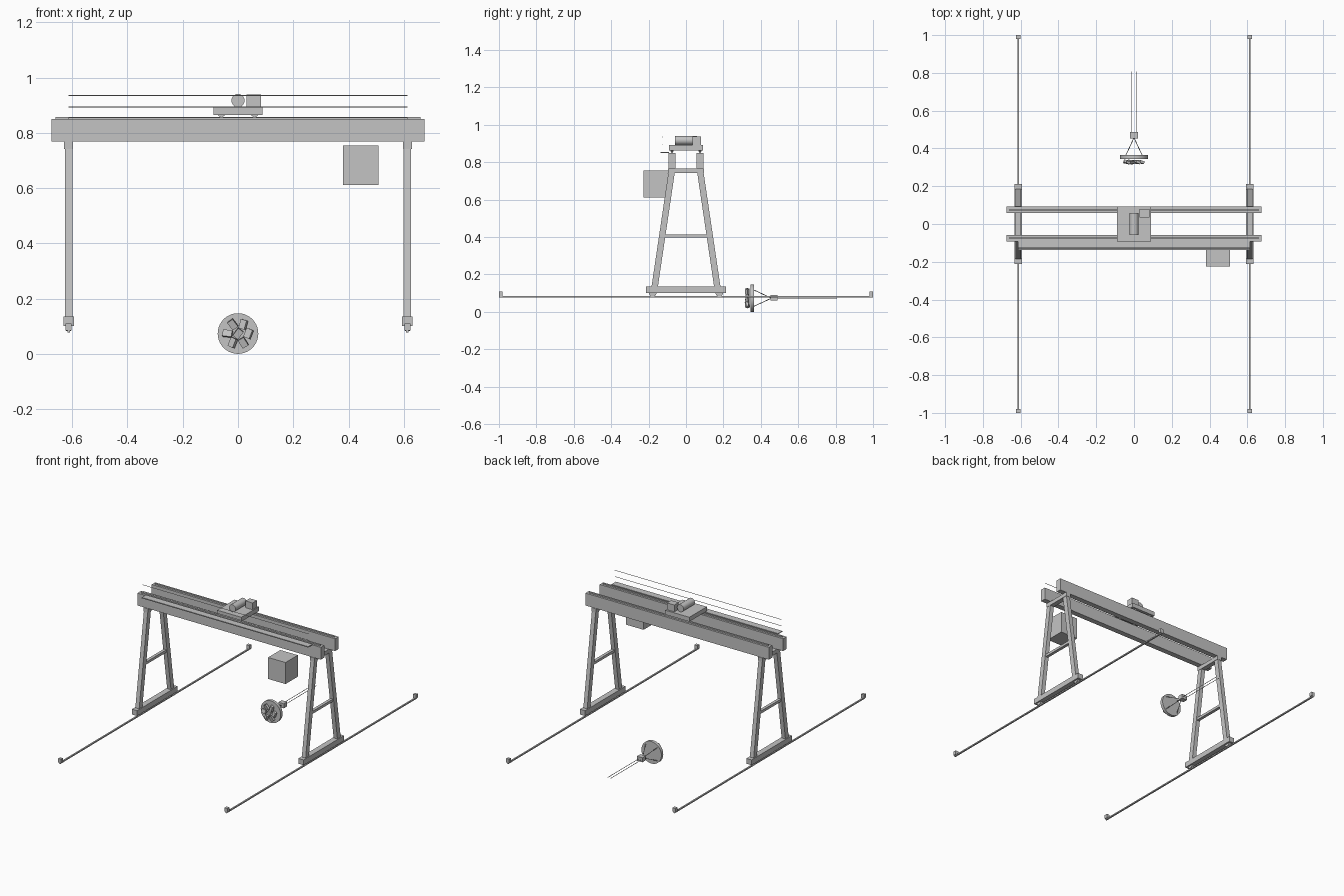
import bpy, math, random
from mathutils import Vector

cube = bpy.data.objects.get("Cube")
if cube:
    bpy.data.objects.remove(cube, do_unlink=True)

steel = bpy.data.materials.new("steel_grey")
steel.use_nodes = True
GREY = (0.55, 0.55, 0.55, 1)
steel.diffuse_color = GREY
steel.node_tree.nodes["Principled BSDF"].inputs["Base Color"].default_value = GREY


def finish(name):
    ob = bpy.context.object
    ob.name = name
    ob.data.materials.append(steel)
    return ob


def box(name, x, y, z, rot=(0, 0, 0)):
    """Box from (low, high) ranges on each axis."""
    ranges = (x, y, z)
    bpy.ops.mesh.primitive_cube_add(size=1, location=[(a + b) / 2 for a, b in ranges], rotation=rot)
    ob = finish(name)
    ob.scale = [b - a for a, b in ranges]
    return ob


def rod(name, start, end, radius, sides=8):
    """Cylinder between two points."""
    a, b = Vector(start), Vector(end)
    bpy.ops.mesh.primitive_cylinder_add(vertices=sides, radius=radius, depth=(b - a).length,
                                        location=(a + b) / 2)
    ob = finish(name)
    ob.rotation_euler = (b - a).to_track_quat('Z', 'Y').to_euler()
    if sides > 8:
        bpy.ops.object.shade_smooth_by_angle()
    return ob


def around(c, half):
    return (c - half, c + half)


def leg(name, x, side):
    """Slanted square leg with level ends."""
    ob = box(name, around(x, 0.014), around(0, 0.017), (0.13, 0.745))
    for v in ob.data.vertices:
        centre = 0.168 if v.co.z < 0 else 0.077
        v.co.y += side * centre / ob.scale.y
    return ob


TRACK = 0.613
GIRDER = 0.075

# End frames and ground rails
for x, tag in ((TRACK, "left"), (-TRACK, "right")):
    box(f"ground_rail_{tag}", around(x, 0.005), (-1, 1), (0.077, 0.085))
    box(f"sill_beam_{tag}", around(x, 0.019), around(0, 0.213), (0.1, 0.135))
    box(f"top_tie_{tag}", around(x, 0.016), around(0, 0.096), (0.742, 0.768))
    box(f"middle_brace_{tag}", around(x, 0.01), around(0, 0.115), (0.398, 0.415))
    for side, end in ((-1, "front"), (1, "back")):
        leg(f"leg_{tag}_{end}", x, side)
        box(f"end_stop_{tag}_{end}", around(x, 0.011), around(side * 0.99, 0.01), (0.084, 0.11))
        rod(f"wheel_{tag}_{end}", (x - 0.009, side * 0.178, 0.103),
            (x + 0.009, side * 0.178, 0.103), 0.02, 20)

# Twin girders with trolley rails
for side, end in ((-1, "front"), (1, "back")):
    y = side * GIRDER
    box(f"girder_{end}", around(0, 0.675), around(y, 0.018), (0.768, 0.85))
    box(f"trolley_rail_{end}", around(0, 0.66), around(y, 0.005), (0.85, 0.858))

# Walkway and handrails
box("walkway", around(0, TRACK), (-0.137, -0.092), (0.849, 0.855))
for z in (0.893, 0.935):
    rod("handrail", (-TRACK, -0.127, z), (TRACK, -0.127, z), 0.0015)

# Trolley with drum and motor
box("trolley_frame", around(0, 0.089), around(0, 0.092), (0.864, 0.893))
for x in (-0.06, 0.06):
    for y in (-GIRDER, GIRDER):
        rod("trolley_wheel", (x, y - 0.008, 0.871), (x, y + 0.008, 0.871), 0.014, 16)
rod("hoist_drum", (0, -0.059, 0.917), (0, 0.059, 0.917), 0.024, 32)
box("hoist_motor", (0.03, 0.083), (0.035, 0.08), (0.893, 0.938))

# Operator cabin
box("cabin", (0.38, 0.508), (-0.226, -0.097), (0.612, 0.755))

# Lifting magnet, lying on its side
MZ = 0.0735
rod("magnet_disc", (0, 0.344, MZ), (0, 0.364, MZ), 0.0735, 40)
box("hook_block", around(0, 0.02), (0.453, 0.488), around(MZ + 0.002, 0.015))
for sx in (-1, 1):
    rod("hoist_rope", (sx * 0.011, 0.485, MZ), (sx * 0.011, 0.808, MZ), 0.0016)
    for sz in (-1, 1):
        rod("chain", (sx * 0.044, 0.362, MZ + sz * 0.044), (0, 0.457, MZ), 0.002)

# Scrap pieces held by the magnet
random.seed(4)
for i in range(7):
    angle = i * math.tau / 6
    r = 0.038 if i < 6 else 0
    box("scrap_piece", around(r * math.cos(angle), 0.017), around(0.328, 0.007),
        around(MZ + r * math.sin(angle), 0.012),
        [random.uniform(-0.5, 0.5), random.uniform(-1.5, 1.5), random.uniform(-0.5, 0.5)])
